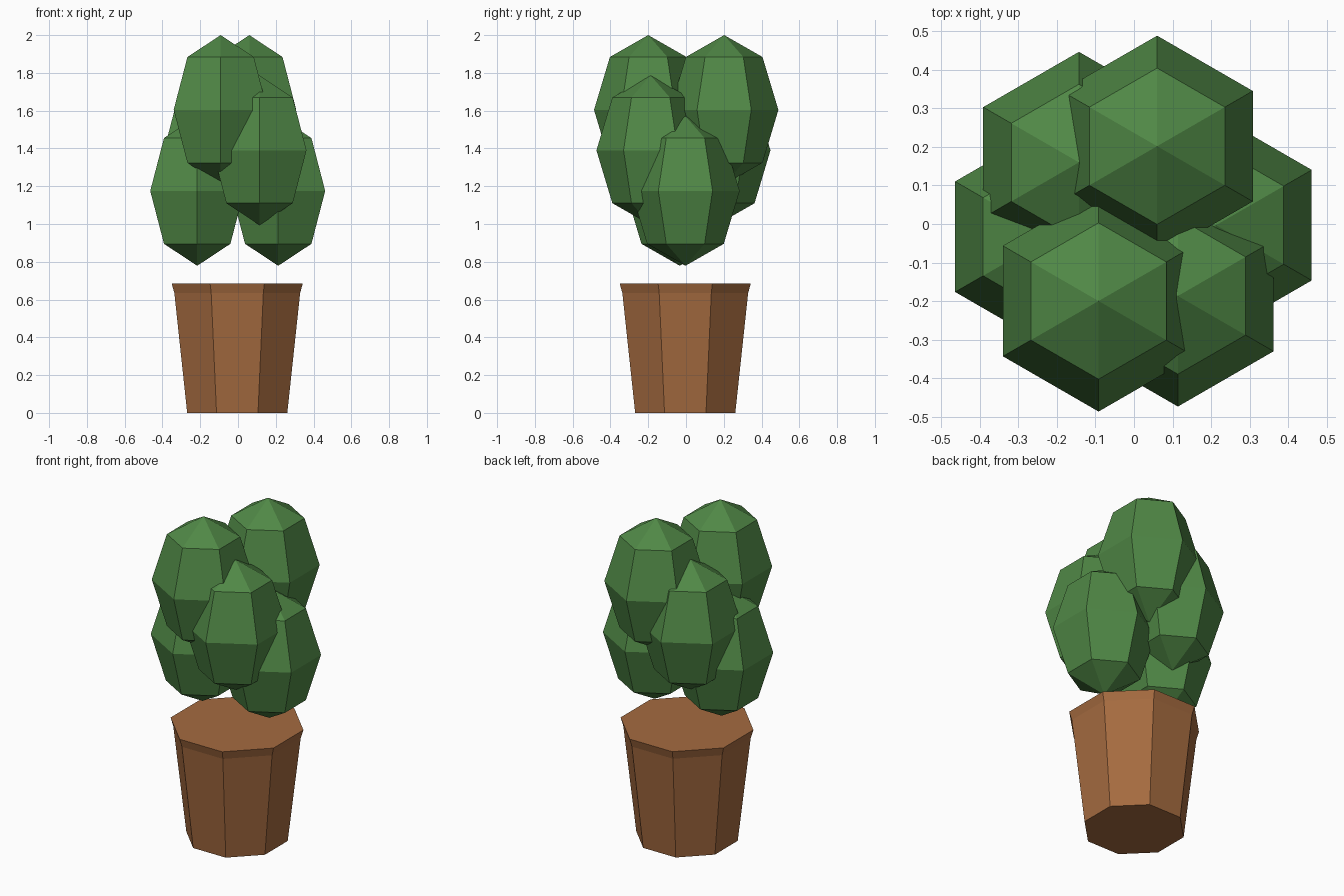
import bpy
import bmesh
from math import sin, cos, pi

cube = bpy.data.objects.get("Cube")
if cube:
    bpy.data.objects.remove(cube, do_unlink=True)


def make_material(name, colour):
    mat = bpy.data.materials.new(name)
    mat.use_nodes = True
    mat.diffuse_color = colour
    bsdf = next(n for n in mat.node_tree.nodes if n.type == "BSDF_PRINCIPLED")
    bsdf.inputs["Base Color"].default_value = colour
    bsdf.inputs["Roughness"].default_value = 0.9
    return mat


def lathe(name, profile, sides, start, location, mat):
    """Revolve (radius, height) pairs into a closed flat-faced solid."""
    bm = bmesh.new()
    rings = []
    for radius, z in profile:
        count = sides if radius > 0 else 1
        rings.append([bm.verts.new((radius * cos(start + 2 * pi * i / sides),
                                    radius * sin(start + 2 * pi * i / sides), z))
                      for i in range(count)])
    for low, high in zip(rings, rings[1:]):
        for i in range(sides):
            j = (i + 1) % sides
            corners = [low[i % len(low)], low[j % len(low)],
                       high[j % len(high)], high[i % len(high)]]
            bm.faces.new(list(dict.fromkeys(corners)))
    for cap in (rings[0], rings[-1]):
        if len(cap) > 1:
            bm.faces.new(cap)
    bmesh.ops.recalc_face_normals(bm, faces=bm.faces)
    mesh = bpy.data.meshes.new(name)
    bm.to_mesh(mesh)
    bm.free()
    mesh.materials.append(mat)
    obj = bpy.data.objects.new(name, mesh)
    obj.location = location
    bpy.context.collection.objects.link(obj)
    return obj


leaf_green = make_material("leaf green", (0.080, 0.246, 0.061, 1))
clay_brown = make_material("clay brown", (0.376, 0.147, 0.051, 1))

# Octagonal pot with a flared lip, flat sides facing the axes
to_corner = 1 / cos(pi / 8)
pot_profile = [(0.265 * to_corner, 0), (0.333 * to_corner, 0.635),
               (0.347 * to_corner, 0.685)]
lathe("pot", pot_profile, 8, pi / 8, (-0.004, -0.004, 0), clay_brown)

# Foliage clumps: stretched six-sided balls in three tiers
RADIUS, HALF_HEIGHT = 0.287, 0.396
clump_profile = [(RADIUS * cos(a) if abs(a) < 1.5 else 0, HALF_HEIGHT * sin(a))
                 for a in (-pi / 2, -pi / 4, 0, pi / 4, pi / 2)]
clumps = {
    "top_back_clump": (0.06, 0.202, 1.604),
    "top_front_clump": (-0.092, -0.2, 1.604),
    "middle_front_clump": (0.114, -0.187, 1.39),
    "middle_back_clump": (-0.143, 0.16, 1.39),
    "lower_right_clump": (-0.216, -0.033, 1.175),
    "lower_left_clump": (0.213, -0.003, 1.175),
}
for name, place in clumps.items():
    lathe(name, clump_profile, 6, pi / 6, place, leaf_green)
